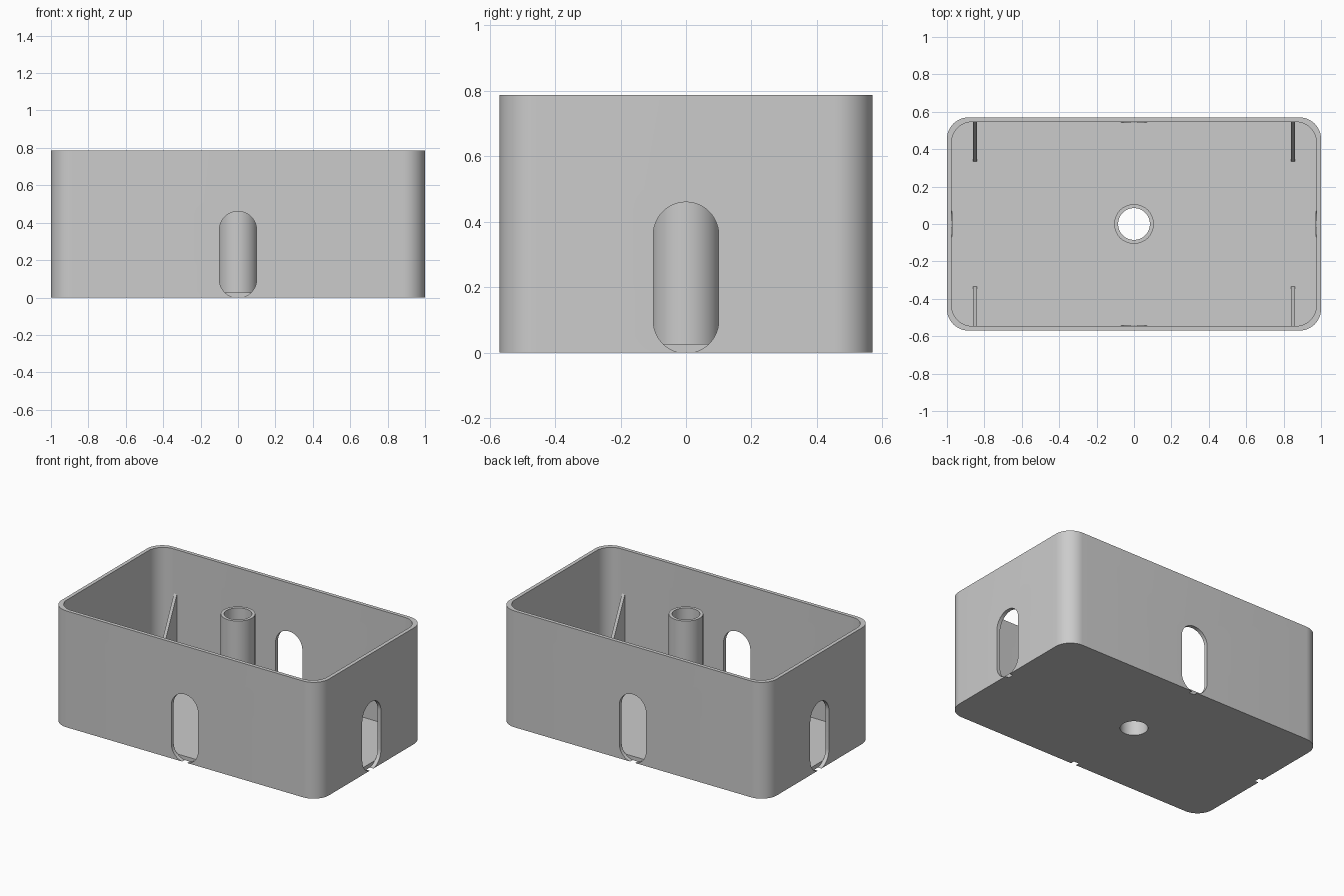
import bpy, bmesh
from math import sin, cos, pi, radians
from mathutils import Matrix

if "Cube" in bpy.data.objects:
    bpy.data.objects.remove(bpy.data.objects["Cube"])

LENGTH, DEPTH, HEIGHT = 2.0, 1.14, 0.787
WALL, FLOOR, CORNER = 0.025, 0.027, 0.115
HOLE_R, POST_R = 0.085, 0.106

grey = bpy.data.materials.new("plain grey")
grey.use_nodes = True
grey.diffuse_color = (0.6, 0.6, 0.6, 1)
grey.node_tree.nodes["Principled BSDF"].inputs["Base Color"].default_value = (0.6, 0.6, 0.6, 1)


def rounded_outline(w, h, r, steps=12):
    """Counter-clockwise rounded rectangle centred on the origin."""
    pts = []
    for i, (sx, sy) in enumerate([(1, 1), (-1, 1), (-1, -1), (1, -1)]):
        for k in range(steps + 1):
            a = (i + k / steps) * pi / 2
            p = (sx * (w / 2 - r) + r * cos(a), sy * (h / 2 - r) + r * sin(a))
            if not pts or abs(p[0] - pts[-1][0]) + abs(p[1] - pts[-1][1]) > 1e-5:
                pts.append(p)
    if abs(pts[0][0] - pts[-1][0]) + abs(pts[0][1] - pts[-1][1]) < 1e-5:
        pts.pop()
    return pts


def prism(name, outline, low, high, matrix=Matrix()):
    """Extrude an outline from low to high along z, then place it."""
    bm = bmesh.new()
    base = bm.faces.new([bm.verts.new((x, y, low)) for x, y in outline])
    top = bmesh.ops.extrude_face_region(bm, geom=[base])["geom"]
    verts = [v for v in top if isinstance(v, bmesh.types.BMVert)]
    bmesh.ops.translate(bm, verts=verts, vec=(0, 0, high - low))
    bmesh.ops.recalc_face_normals(bm, faces=bm.faces)
    bm.transform(matrix)
    mesh = bpy.data.meshes.new(name)
    bm.to_mesh(mesh)
    bm.free()
    mesh.materials.append(grey)
    obj = bpy.data.objects.new(name, mesh)
    bpy.context.collection.objects.link(obj)
    return obj


def cut(target, cutters):
    """Subtract the cutters, keep the result and remove the helpers."""
    for c in cutters:
        c.hide_render = True
        mod = target.modifiers.new("cut", "BOOLEAN")
        mod.operation, mod.solver, mod.object = "DIFFERENCE", "EXACT", c
    graph = bpy.context.evaluated_depsgraph_get()
    mesh = bpy.data.meshes.new_from_object(target.evaluated_get(graph))
    target.modifiers.clear()
    target.data = mesh
    for c in cutters:
        bpy.data.objects.remove(c)


def circle(r, n=64):
    return [(r * cos(2 * pi * i / n), r * sin(2 * pi * i / n)) for i in range(n)]


# Open box with rounded corners
box = prism("box_shell", rounded_outline(LENGTH, DEPTH, CORNER), 0, HEIGHT)
cutters = [
    prism("cavity_cutter", rounded_outline(LENGTH - 2 * WALL, DEPTH - 2 * WALL, 0.108), FLOOR, 1),
    prism("hole_cutter", circle(HOLE_R), -0.1, 0.1),
]

# A tall rounded slot through the middle of each wall
slot = rounded_outline(0.2, 0.462, 0.1)
for i in range(4):
    reach = (DEPTH if i % 2 == 0 else LENGTH) / 2
    place = (Matrix.Rotation(i * pi / 2, 4, "Z") @ Matrix.Translation((0, 0, 0.229))
             @ Matrix.Rotation(pi / 2, 4, "X"))
    cutters.append(prism("slot_cutter", slot, reach - WALL - 0.001, reach + 0.1, place))
cut(box, cutters)

# Hollow centre post, open through the floor
post = prism("centre_post", circle(POST_R), FLOOR, HEIGHT)
cut(post, [prism("bore_cutter", circle(HOLE_R), -0.1, 1)])

# Four thin triangular ribs against the long walls
wall_y = DEPTH / 2 - WALL + 0.002
stand = Matrix(((0, 0, 1, 0), (1, 0, 0, 0), (0, 1, 0, 0), (0, 0, 0, 1)))
parts = [box, post]
for side, sx in (("left", 1), ("right", -1)):
    for end, sy in (("front", -1), ("back", 1)):
        outline = [(sy * 0.333, FLOOR), (sy * wall_y, FLOOR), (sy * wall_y, 0.49)]
        parts.append(prism(f"{end}_{side}_rib", outline, sx * 0.85 - 0.011, sx * 0.85 + 0.011, stand))

# Smooth the round surfaces, keep the edges crisp
bpy.ops.object.select_all(action="DESELECT")
for obj in parts:
    obj.select_set(True)
bpy.context.view_layer.objects.active = box
bpy.ops.object.shade_smooth_by_angle(angle=radians(30))
